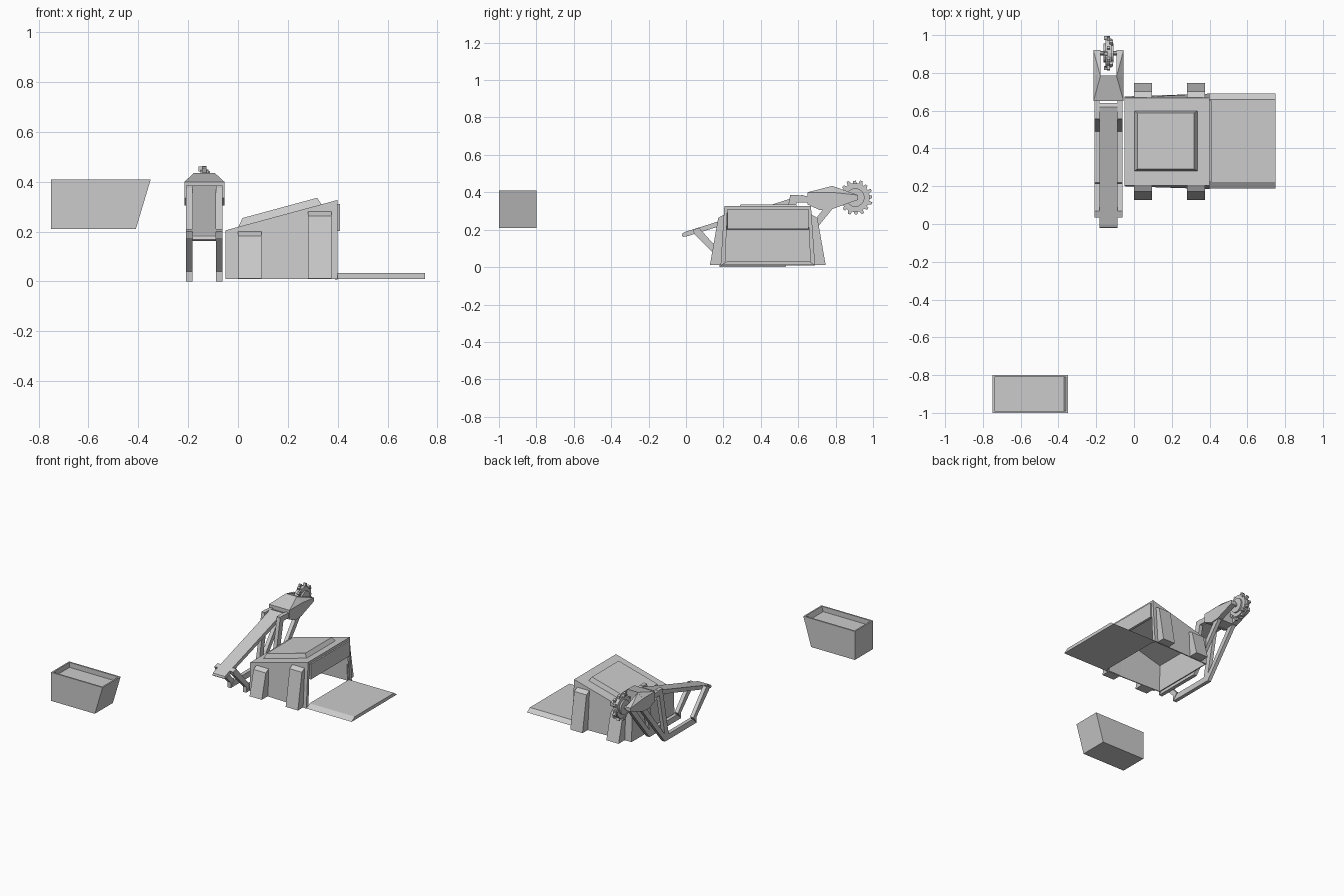
import bpy, bmesh, math
from mathutils import Vector

if "Cube" in bpy.data.objects:
    bpy.data.objects.remove(bpy.data.objects["Cube"])

AX = -0.135  # centre line of the digging arm


def finish(name, bm):
    bmesh.ops.recalc_face_normals(bm, faces=bm.faces)
    me = bpy.data.meshes.new(name)
    bm.to_mesh(me)
    bm.free()
    ob = bpy.data.objects.new(name, me)
    bpy.context.collection.objects.link(ob)
    return ob


def add_hull(bm, pts):
    vs = [bm.verts.new(p) for p in pts]
    r = bmesh.ops.convex_hull(bm, input=vs)
    junk = [g for g in r["geom_interior"] if isinstance(g, bmesh.types.BMVert)]
    if junk:
        bmesh.ops.delete(bm, geom=junk, context='VERTS')
    bmesh.ops.dissolve_limit(bm, angle_limit=0.01, verts=bm.verts[:], edges=bm.edges[:])


def hull(name, pts):
    bm = bmesh.new()
    add_hull(bm, pts)
    return finish(name, bm)


def side_profile(name, yz, x0, x1):
    bm = bmesh.new()
    f = bm.faces.new([bm.verts.new((x0, y, z)) for y, z in yz])
    g = bmesh.ops.extrude_face_region(bm, geom=[f])["geom"]
    bmesh.ops.translate(bm, vec=(x1 - x0, 0, 0),
                        verts=[v for v in g if isinstance(v, bmesh.types.BMVert)])
    return finish(name, bm)


def box(name, x, y, z):
    return hull(name, [(a, b, c) for a in x for b in y for c in z])


def cylinder(name, r, x0, x1, c, n):
    ring = [(c[0] + r * math.cos(math.tau * i / n), c[1] + r * math.sin(math.tau * i / n))
            for i in range(n)]
    return side_profile(name, ring, x0, x1)


# Ore bin: slanted end, rim and shallow recess
bm = bmesh.new()
add_hull(bm, [(x, y, z) for y in (-1, -0.8)
              for x, z in ((-0.75, 0.21), (-0.41, 0.21), (-0.35, 0.41), (-0.75, 0.41))])
top = max(bm.faces, key=lambda f: f.calc_center_median().z)
bmesh.ops.inset_region(bm, faces=[top], thickness=0.015)
for v in bmesh.ops.extrude_face_region(bm, geom=[top])["geom"]:
    if isinstance(v, bmesh.types.BMVert):
        v.co.z -= 0.035
        if v.co.x > -0.5:
            v.co.x -= 0.0105
bmesh.ops.delete(bm, geom=[top], context='FACES_ONLY') if top.is_valid else None
finish("ore_bin", bm)

# Main housing: hollow shell with doorway and open underside
bm = bmesh.new()
lo = [(-0.05, 0.2, 0.01), (0.4, 0.185, 0.01), (0.4, 0.69, 0.01), (-0.05, 0.675, 0.01)]
hi = [(-0.05, 0.205, 0.205), (0.4, 0.205, 0.327), (0.4, 0.668, 0.327), (-0.05, 0.668, 0.205)]
L = [bm.verts.new(p) for p in lo]
H = [bm.verts.new(p) for p in hi]
bm.faces.new(H)
sides = [bm.faces.new((L[i], L[(i + 1) % 4], H[(i + 1) % 4], H[i])) for i in range(4)]
bmesh.ops.recalc_face_normals(bm, faces=bm.faces)
door = sides[1]
bmesh.ops.inset_region(bm, faces=[door], thickness=0.024)
bmesh.ops.delete(bm, geom=[door], context='FACES')
shell = finish("housing", bm)
m = shell.modifiers.new("thickness", 'SOLIDIFY')
m.thickness = 0.01
m.offset = -1


def roof(x):
    return 0.205 + (x + 0.05) * 0.271


# Raised roof panel, partly raised door, ramp
hull("roof_panel",
     [(x, y, roof(x) - 0.003) for x in (0.0, 0.337) for y in (0.28, 0.60)] +
     [(x, y, roof(x) + 0.031) for x in (0.018, 0.318) for y in (0.292, 0.588)])
box("door_panel", (0.392, 0.41), (0.222, 0.655), (0.203, 0.31))
hull("ramp", [(x, y, 0.01) for x in (0.4, 0.75) for y in (0.187, 0.69)] +
     [(x, y, 0.033) for x in (0.4, 0.75) for y in (0.222, 0.658)])

# Buttresses on both long walls
for x0, h in ((0.0, 0.2), (0.28, 0.28)):
    prof = [(0.128, 0.012), (0.172, h - 0.017), (0.202, h), (0.21, h), (0.198, 0.012)]
    side_profile("front_buttress", prof, x0, x0 + 0.095)
    side_profile("back_buttress", [(0.8745 - y, z) for y, z in prof], x0, x0 + 0.095)

# Conveyor boom with chamfered ends
side_profile("boom", [(-0.022, 0.168), (-0.018, 0.182), (-0.006, 0.188), (0.62, 0.385),
                      (0.64, 0.378), (0.64, 0.36), (0.0, 0.163), (-0.015, 0.162)],
             AX - 0.047, AX + 0.047)


# Mirrored side frames carrying the boom
frame = {
    "base_rail": [(0.18, 0.0), (0.52, 0.0), (0.56, 0.04), (0.22, 0.04)],
    "front_strut": [(0.18, 0.0), (0.215, 0.047), (0.07, 0.21), (0.035, 0.2), (0.045, 0.175), (0.18, 0.04)],
    "middle_strut": [(0.485, 0.02), (0.525, 0.02), (0.60, 0.385), (0.557, 0.385)],
    "rear_strut": [(0.49, 0.0), (0.53, 0.0), (0.79, 0.32), (0.75, 0.33)],
    "upper_rail": [(0.555, 0.347), (0.67, 0.345), (0.67, 0.38), (0.555, 0.385)],
}
for s in (-1, 1):
    for name, prof in frame.items():
        side_profile(name, prof, AX + s * 0.047, AX + s * 0.073)

# Cutter head: wedge-topped block and two tapering forks
hull("head_block",
     [(AX + s * 0.08, y, z) for s in (-1, 1)
      for y, z in ((0.65, 0.335), (0.65, 0.40), (0.715, 0.305), (0.785, 0.31), (0.785, 0.40))] +
     [(AX + s * 0.042, 0.785, 0.435) for s in (-1, 1)])
for s in (-1, 1):
    hull("head_fork",
         [(AX + s * 0.08, y, z) for y, z in ((0.78, 0.31), (0.78, 0.40), (0.92, 0.385), (0.92, 0.36))] +
         [(AX + s * 0.042, y, z) for y, z in ((0.78, 0.31), (0.78, 0.435), (0.84, 0.41),
                                              (0.92, 0.385), (0.92, 0.36))])

# Cutter wheel: axle, hub, discs and staggered teeth
C = (0.905, 0.372)
cylinder("axle", 0.012, AX - 0.05, AX + 0.05, C, 8)
cylinder("wheel_hub", 0.05, AX - 0.027, AX + 0.027, C, 16)
cylinder("wheel_disc", 0.077, AX - 0.016, AX + 0.016, C, 24)
N = 16
bm = bmesh.new()
for i in range(N):
    a = math.tau * i / N
    off = (-0.014, 0.0, 0.014, 0.0)[i % 4]
    r_out = 0.095 if off == 0 else 0.09
    pts = []
    for r, w, lean in ((0.07, 0.012, 0), (r_out, 0.007, 0.05)):
        for t in (-w, w):
            for dx in (-0.009, 0.009):
                b = a + lean + t / r
                pts.append((AX + off + dx, C[0] + r * math.cos(b), C[1] + r * math.sin(b)))
    tooth = bmesh.new()
    add_hull(tooth, pts)
    me = bpy.data.meshes.new("tooth")
    tooth.to_mesh(me)
    tooth.free()
    bm.from_mesh(me)
    bpy.data.meshes.remove(me)
finish("wheel_teeth", bm)
